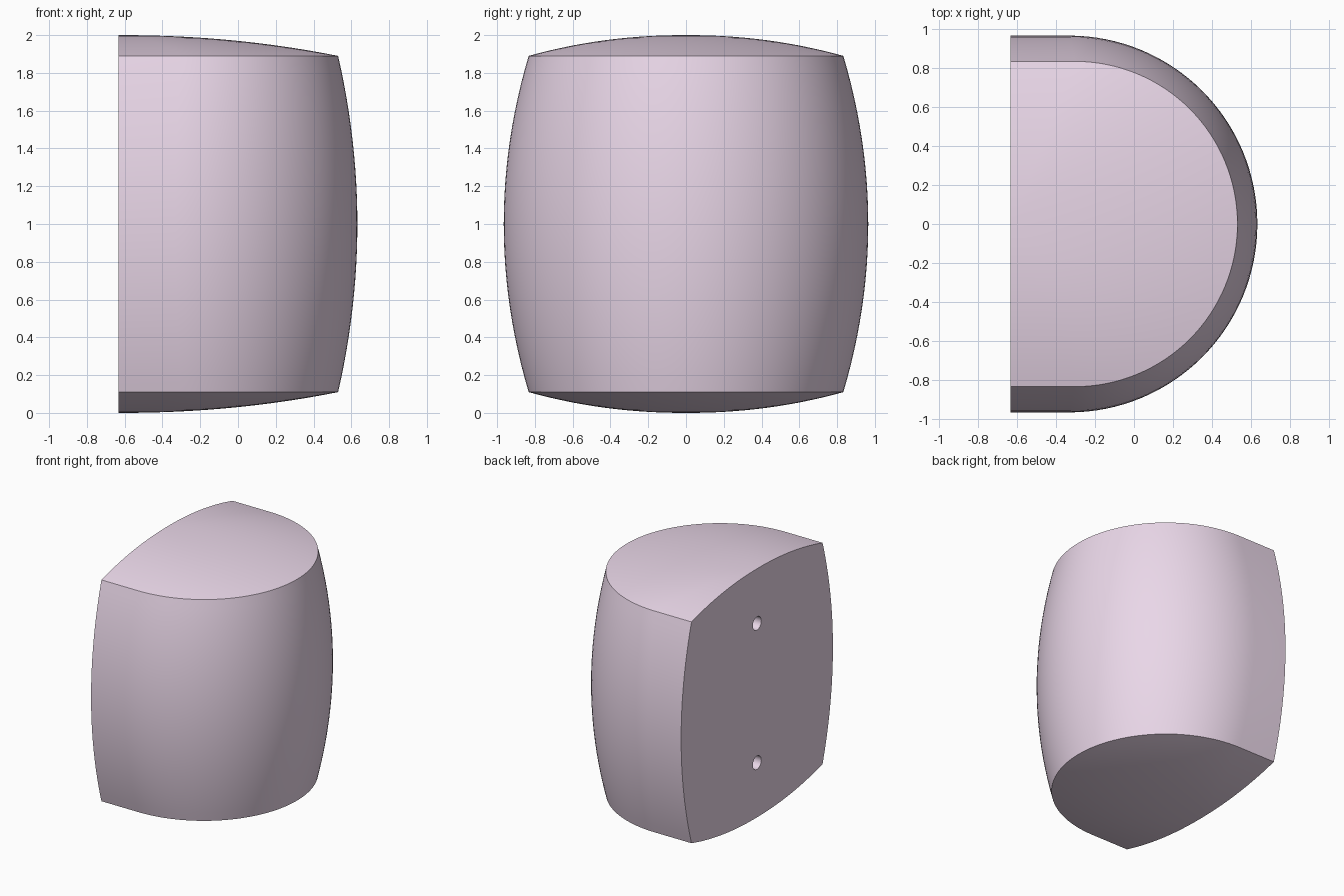
import bpy, bmesh, math
from mathutils import Matrix

if "Cube" in bpy.data.objects:
    bpy.data.objects.remove(bpy.data.objects["Cube"])

BACK = -0.632          # flat back plane
RIM, MID = 0.11, 1.0   # height of the lower rim and of the widest section
ARC, LEVELS, DOME = 64, 24, 20


def section(z):
    """D-shaped outline at height z: straight flanks and a round front."""
    t = (z - MID) / (MID - RIM)
    w = 0.965 - 0.132 * t * t
    tip = 0.632 - 0.102 * t * t
    c = tip - w
    pts = [(BACK, -w)]
    for i in range(ARC + 1):
        a = -math.pi / 2 + math.pi * i / ARC
        pts.append((c + w * math.cos(a), w * math.sin(a)))
    pts.append((BACK, w))
    return pts


# Body: bulging wall, domed top and bottom, flat back
bm = bmesh.new()


def ring(pts, z):
    return [bm.verts.new((x, y, z)) for x, y in pts]


def dome_ring(k, side):
    s = 1 - k / DOME
    z = MID + side * (MID - RIM + RIM * (1 - s ** 2.1))
    return ring([(BACK + (x - BACK) * s, y * s) for x, y in section(RIM)], z)


rings = [dome_ring(k, -1) for k in range(DOME - 1, 0, -1)]
for i in range(LEVELS + 1):
    z = RIM + 2 * (MID - RIM) * i / LEVELS
    rings.append(ring(section(z), z))
rings += [dome_ring(k, 1) for k in range(1, DOME)]
for lo, hi in zip(rings, rings[1:]):
    for i in range(len(lo) - 1):
        bm.faces.new((lo[i], lo[i + 1], hi[i + 1], hi[i]))
low = bm.verts.new((BACK, 0, 0))
top = bm.verts.new((BACK, 0, 2))
for i in range(len(rings[0]) - 1):
    bm.faces.new((low, rings[0][i + 1], rings[0][i]))
    bm.faces.new((top, rings[-1][i], rings[-1][i + 1]))
bm.faces.new([low] + [r[0] for r in rings] + [top] + [r[-1] for r in reversed(rings)])
bmesh.ops.recalc_face_normals(bm, faces=bm.faces)
mesh = bpy.data.meshes.new("body")
bm.to_mesh(mesh)
bm.free()
body = bpy.data.objects.new("body", mesh)
bpy.context.collection.objects.link(body)

mat = bpy.data.materials.new("pale_pink")
mat.diffuse_color = (0.82, 0.68, 0.81, 1)
mat.use_nodes = True
mat.node_tree.nodes["Principled BSDF"].inputs["Base Color"].default_value = mat.diffuse_color
mesh.materials.append(mat)

# Two mounting holes in the back
cut = bmesh.new()
for z in (0.44, 1.56):
    place = Matrix.Translation((BACK, 0, z)) @ Matrix.Rotation(math.pi / 2, 4, 'Y')
    bmesh.ops.create_cone(cut, cap_ends=True, segments=32, radius1=0.054,
                          radius2=0.054, depth=0.5, matrix=place)
cut_mesh = bpy.data.meshes.new("hole_cutter")
cut.to_mesh(cut_mesh)
cut.free()
cut_mesh.materials.append(mat)
cutter = bpy.data.objects.new("hole_cutter", cut_mesh)
bpy.context.collection.objects.link(cutter)
cutter.hide_render = True

bpy.context.view_layer.objects.active = body
body.select_set(True)
mod = body.modifiers.new("mounting_holes", 'BOOLEAN')
mod.operation = 'DIFFERENCE'
mod.solver = 'EXACT'
mod.object = cutter
bpy.ops.object.modifier_apply(modifier=mod.name)
bpy.data.objects.remove(cutter)
bpy.ops.object.shade_smooth_by_angle(angle=math.radians(30))
